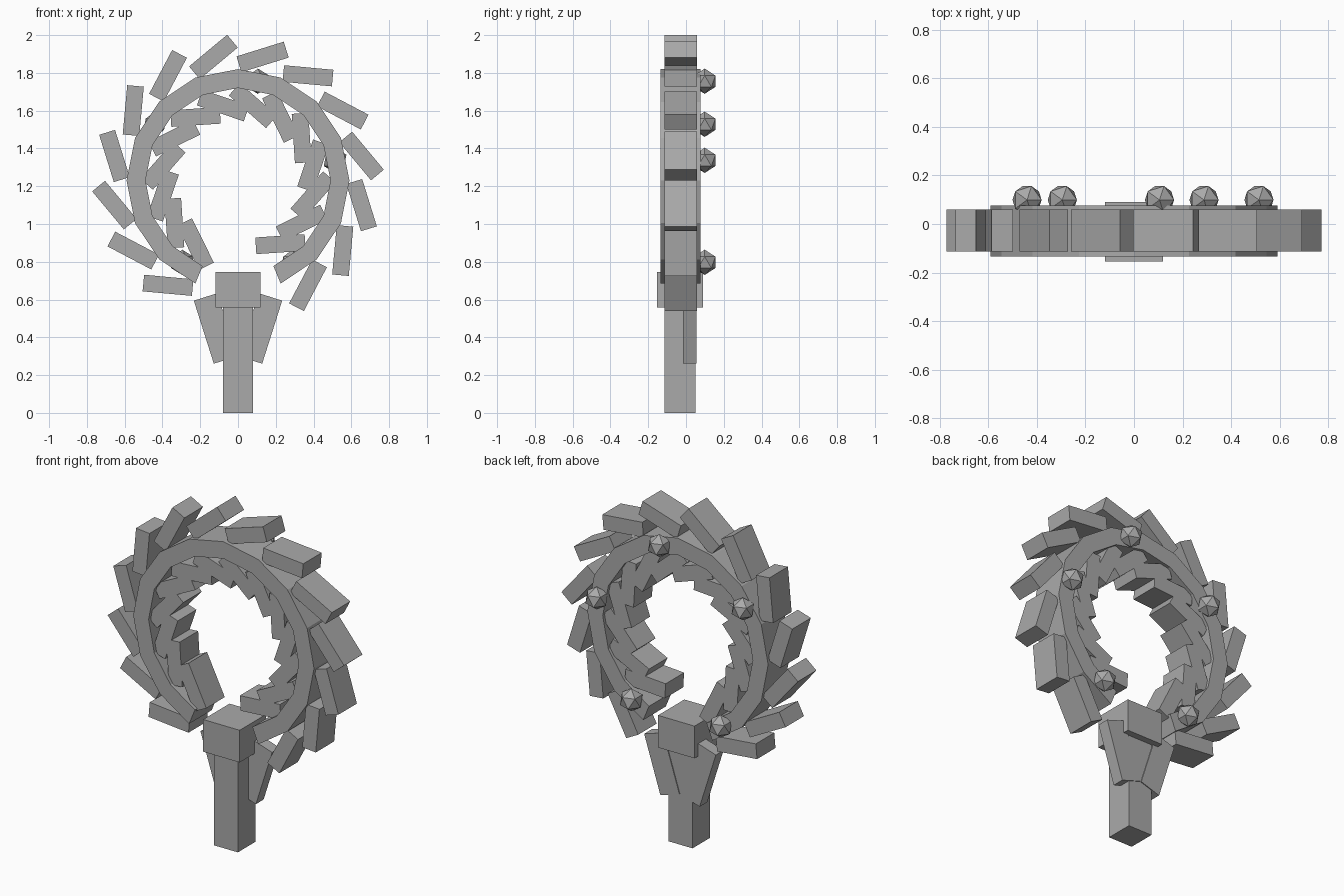
import bpy, bmesh, math
from mathutils import Matrix, Vector

if "Cube" in bpy.data.objects:
    bpy.data.objects.remove(bpy.data.objects["Cube"], do_unlink=True)

grey = bpy.data.materials.new("plain grey")
grey.use_nodes = True
colour = (0.4, 0.4, 0.4, 1)
grey.diffuse_color = colour
grey.node_tree.nodes["Principled BSDF"].inputs["Base Color"].default_value = colour

CENTRE_Z = 1.23
STEP = math.radians(22.5)


def finish(name, bm):
    bmesh.ops.recalc_face_normals(bm, faces=bm.faces)
    mesh = bpy.data.meshes.new(name)
    bm.to_mesh(mesh)
    bm.free()
    mesh.materials.append(grey)
    obj = bpy.data.objects.new(name, mesh)
    bpy.context.collection.objects.link(obj)
    return obj


def box(name, centre, size, tilt=0):
    """Box tilted anticlockwise as seen from the front."""
    bm = bmesh.new()
    matrix = (Matrix.Translation(centre) @ Matrix.Rotation(-tilt, 4, 'Y')
              @ Matrix.Diagonal((*size, 1)))
    bmesh.ops.create_cube(bm, size=1, matrix=matrix)
    return finish(name, bm)


def on_ring(radius, angle, y):
    """Point at a clockwise angle from the top of the wreath."""
    return Vector((radius * math.sin(angle), y, CENTRE_Z + radius * math.cos(angle)))


# Open hoop: sixteen-sided band with the two bottom segments missing
bm = bmesh.new()
sections = []
for i in range(-7, 8):
    corners = [(0.59, -0.134), (0.59, 0.077), (0.49, 0.077), (0.49, -0.134)]
    sections.append([bm.verts.new(on_ring(r, i * STEP, y)) for r, y in corners])
for a, b in zip(sections, sections[1:]):
    for k in range(4):
        n = (k + 1) % 4
        bm.faces.new((a[k], a[n], b[n], b[k]))
bm.faces.new(sections[0])
bm.faces.new(sections[-1])
finish("hoop", bm)

# Slanted leaf blocks outside and inside the hoop
for name, radius, slant in (("outer_leaf", 0.667, 28.5), ("inner_leaf", 0.405, -30)):
    for i in range(-7, 7):
        angle = (i + 0.5) * STEP
        box(f"{name}_{i + 8}", on_ring(radius, angle, -0.027),
            (0.262, 0.172, 0.088), math.radians(slant) - angle)

# Berries on the back of the hoop
for i, (x, z) in enumerate([(0.105, 1.756), (-0.44, 1.528), (0.514, 1.337),
                            (-0.295, 0.797), (0.288, 0.797)]):
    bm = bmesh.new()
    bmesh.ops.create_icosphere(bm, subdivisions=1, radius=0.067,
                               matrix=Matrix.Translation((x, 0.099, z)))
    finish(f"berry_{i + 1}", bm)

# Stand: post, head block and two angled braces
box("post", (0, -0.031, 0.3), (0.157, 0.164, 0.6))
box("head_block", (0, -0.032, 0.652), (0.238, 0.245, 0.19))
for name, side in (("left_brace", 1), ("right_brace", -1)):
    box(name, (side * 0.119, 0.02, 0.447), (0.13, 0.072, 0.35),
        -side * math.radians(17.6))
